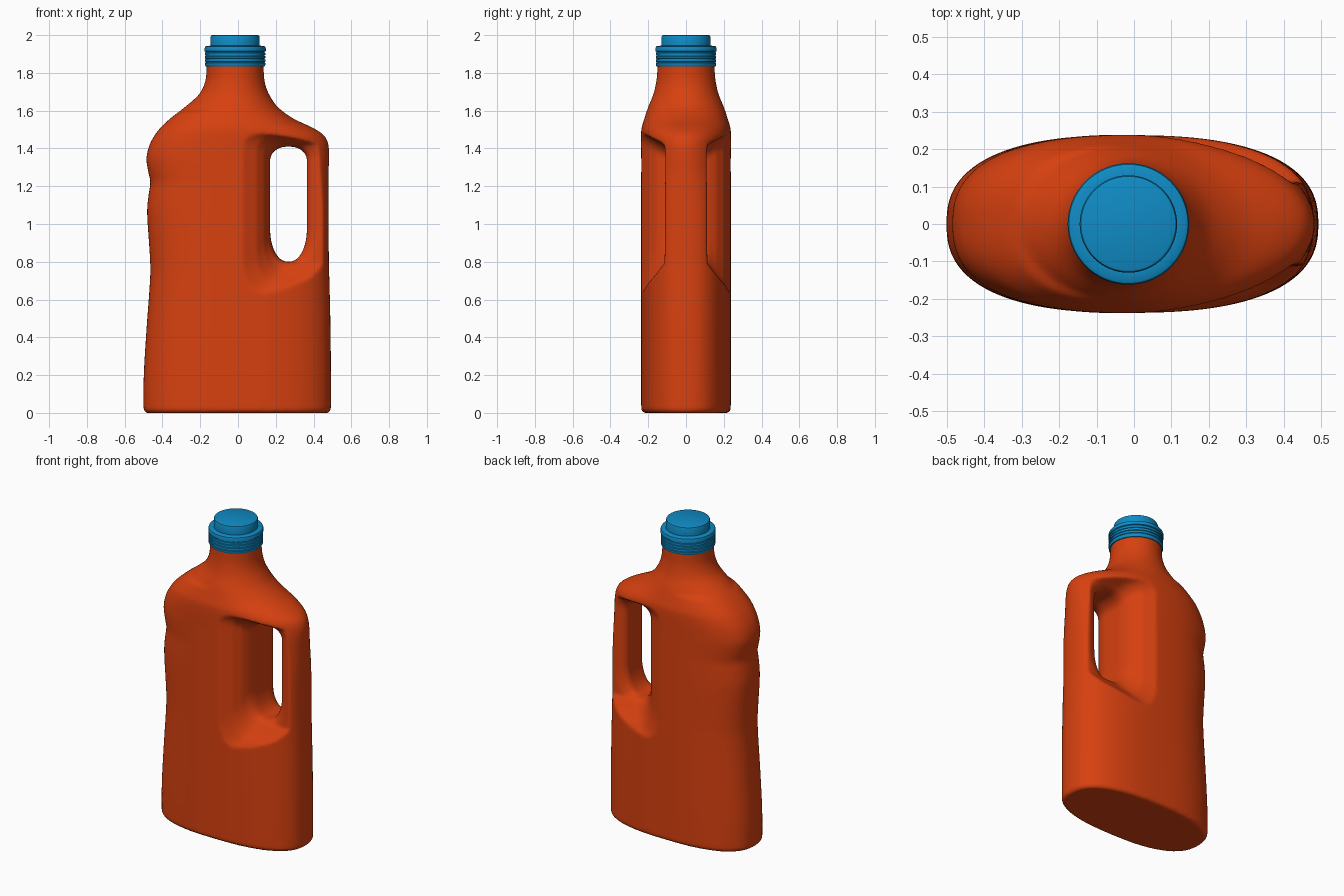
import bpy
import bmesh
from math import sin, cos, pi, copysign

cube = bpy.data.objects.get("Cube")
if cube:
    bpy.data.objects.remove(cube, do_unlink=True)

AXIS_X = -0.015  # centre line of neck and cap


def make_material(name, rgb):
    mat = bpy.data.materials.new(name)
    mat.use_nodes = True
    colour = (*rgb, 1)
    mat.diffuse_color = colour
    shader = mat.node_tree.nodes["Principled BSDF"]
    shader.inputs["Base Color"].default_value = colour
    shader.inputs["Roughness"].default_value = 0.5
    return mat


def loft(name, rings, material=None):
    """Skin a stack of equal-sized point rings and close both ends."""
    bm = bmesh.new()
    loops = [[bm.verts.new(p) for p in ring] for ring in rings]
    for low, high in zip(loops, loops[1:]):
        for i in range(len(low)):
            j = (i + 1) % len(low)
            bm.faces.new((low[i], low[j], high[j], high[i]))
    bm.faces.new(loops[0][::-1])
    bm.faces.new(loops[-1])
    bmesh.ops.recalc_face_normals(bm, faces=bm.faces)
    mesh = bpy.data.meshes.new(name)
    bm.to_mesh(mesh)
    bm.free()
    obj = bpy.data.objects.new(name, mesh)
    bpy.context.collection.objects.link(obj)
    if material:
        mesh.materials.append(material)
    return obj


def refine(rows, steps):
    """Smoothly interpolate between table rows."""
    out = []
    for k in range(len(rows) - 1):
        a, b, c, d = (rows[min(max(k + o, 0), len(rows) - 1)] for o in (-1, 0, 1, 2))
        for s in range(steps):
            t = s / steps
            out.append([q + t / 2 * (r - p + t * (2 * p - 5 * q + 4 * r - u
                        + t * (3 * (q - r) + u - p)))
                        for p, q, r, u in zip(a, b, c, d)])
    return out + [rows[-1]]


def body_ring(row, count=96):
    """Oval section whose two halves have their own reach and squareness."""
    z, left, right, depth, power = row
    ring = []
    for i in range(count):
        c, s = cos(2 * pi * i / count), sin(2 * pi * i / count)
        reach = right - AXIS_X if c > 0 else AXIS_X - left
        n = power if c > 0 else max(power, 2.5 if z < 1.6 else 2)
        ring.append((AXIS_X + reach * copysign(abs(c) ** (2 / n), c),
                     depth * copysign(abs(s) ** (2 / n), s), z))
    return ring


def slot_ring(y, left, right, bottom, top, steps=8):
    """Upright slot with tight upper corners and long lower corners."""
    ring = []
    corners = ((right, top, -1, -1, 0.07), (left, top, 1, -1, 0.07),
               (left, bottom, 1, 1, 0.17), (right, bottom, -1, 1, 0.17))
    for quarter, (x, z, dx, dz, tall) in enumerate(corners):
        wide = min(0.09, (right - left) * 0.47)
        for i in range(steps + 1):
            a = (quarter + i / steps) * pi / 2
            ring.append((x + dx * wide + wide * cos(a), y,
                         z + dz * tall + tall * sin(a)))
    return ring


orange = make_material("orange plastic", (0.68, 0.052, 0.005))
blue = make_material("blue plastic", (0.005, 0.26, 0.56))

# Bottle body: height, left reach, right reach, half depth, right squareness
sections = [
    (0.015, -0.5, 0.492, 0.237, 2.5),
    (0.2, -0.499, 0.492, 0.237, 2.5),
    (0.45, -0.484, 0.49, 0.237, 2.5),
    (0.7, -0.466, 0.484, 0.237, 2.5),
    (0.82, -0.466, 0.481, 0.237, 2.5),
    (1.05, -0.481, 0.48, 0.237, 2.5),
    (1.15, -0.474, 0.48, 0.237, 2.4),
    (1.22, -0.464, 0.48, 0.237, 2.3),
    (1.28, -0.476, 0.48, 0.237, 2.2),
    (1.35, -0.485, 0.482, 0.237, 2.1),
    (1.42, -0.468, 0.479, 0.238, 2),
    (1.47, -0.441, 0.455, 0.238, 2),
    (1.51, -0.41, 0.395, 0.235, 2),
    (1.56, -0.357, 0.29, 0.22, 2),
    (1.62, -0.28, 0.21, 0.2, 2),
    (1.68, -0.212, 0.168, 0.175, 2),
    (1.73, -0.182, 0.147, 0.162, 2),
    (1.78, -0.169, 0.138, 0.154, 2),
    (1.86, -0.166, 0.135, 0.15, 2),
]
base = (0, -0.487, 0.479, 0.224, 2.5)
rings = [body_ring(r) for r in [base] + refine(sections, 4)]
body = loft("bottle_body", rings, orange)

# Grip opening: flares outward to leave a slim handle and a rounded wall
layers = [
    (0, 0.17, 0.365, 0.8, 1.41),
    (0.07, 0.169, 0.365, 0.8, 1.41),
    (0.095, 0.165, 0.383, 0.797, 1.413),
    (0.112, 0.161, 0.43, 0.79, 1.418),
    (0.122, 0.158, 0.8, 0.78, 1.425),
    (0.16, 0.14, 0.8, 0.73, 1.445),
    (0.2, 0.1, 0.8, 0.685, 1.465),
    (0.23, 0.04, 0.8, 0.64, 1.48),
    (0.3, -0.1, 0.8, 0.54, 1.51),
]
mirrored = [(-r[0], *r[1:]) for r in layers[:0:-1]]
cutter = loft("grip_cutter", [slot_ring(*r) for r in mirrored + layers])
cutter.hide_render = True
cutter.display_type = 'WIRE'

cut = body.modifiers.new("grip opening", 'BOOLEAN')
cut.operation = 'DIFFERENCE'
cut.solver = 'EXACT'
cut.object = cutter
blend = body.modifiers.new("even skin", 'REMESH')
blend.mode = 'VOXEL'
blend.voxel_size = 0.009
blend.use_smooth_shade = True
soften = body.modifiers.new("soft blends", 'SMOOTH')
soften.factor = 0.5
soften.iterations = 9

# Bake the modifiers so that the helper can go
bpy.context.view_layer.update()
graph = bpy.context.evaluated_depsgraph_get()
finished = bpy.data.meshes.new_from_object(body.evaluated_get(graph))
body.modifiers.clear()
body.data = finished
if not finished.materials:
    finished.materials.append(orange)
bpy.data.objects.remove(cutter, do_unlink=True)

# Screw cap: ribbed skirt, rounded rim and raised top
profile = [(0.14, 1.835), (0.156, 1.835)]
for i in range(4):
    z = 1.842 + i * 0.018
    profile += [(0.16, z), (0.16, z + 0.01), (0.156, z + 0.012), (0.156, z + 0.016)]
profile += [(0.162, 1.915), (0.162, 1.93), (0.159, 1.939), (0.152, 1.943),
            (0.13, 1.944), (0.13, 1.99), (0.127, 1.997), (0.12, 2)]
turns = [2 * pi * i / 64 for i in range(64)]
cap = loft("screw_cap", [[(AXIS_X + r * cos(a), r * sin(a), z) for a in turns]
                         for r, z in profile], blue)

# Smooth shading with crisp cap edges
bpy.ops.object.select_all(action='DESELECT')
for obj, angle in ((body, 60), (cap, 35)):
    obj.select_set(True)
    bpy.context.view_layer.objects.active = obj
    bpy.ops.object.shade_smooth_by_angle(angle=angle * pi / 180)
    obj.select_set(False)
